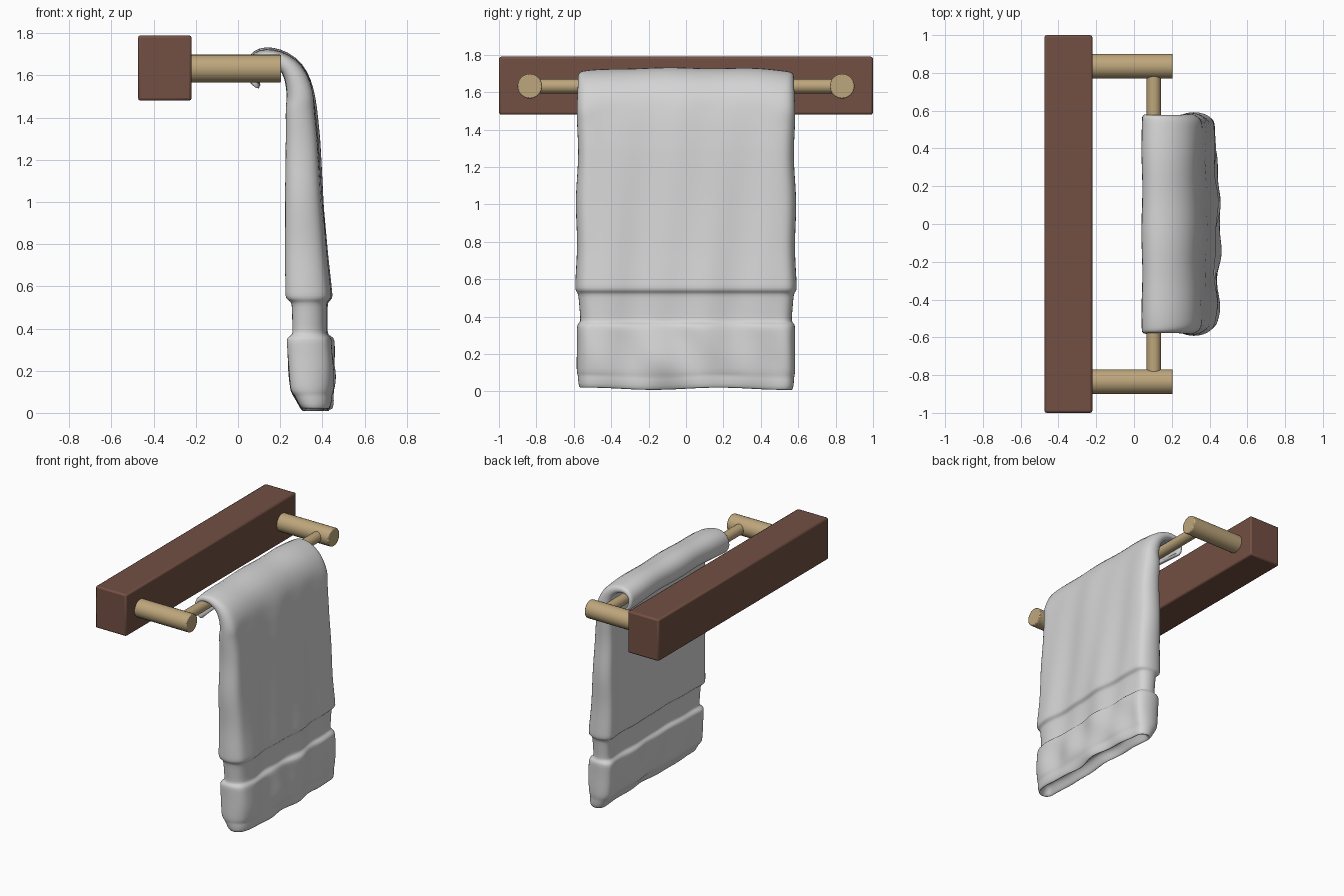
import bpy, bmesh, math

if "Cube" in bpy.data.objects:
    bpy.data.objects.remove(bpy.data.objects["Cube"])


def material(name, rgb):
    m = bpy.data.materials.new(name)
    m.diffuse_color = (*rgb, 1)
    m.use_nodes = True
    m.node_tree.nodes["Principled BSDF"].inputs["Base Color"].default_value = m.diffuse_color
    return m


BROWN = material("dark brown wood", (0.17, 0.08, 0.057))
TAN = material("light tan wood", (0.51, 0.38, 0.2))
WHITE = material("pale grey cloth", (0.66, 0.66, 0.66))


def bevel(ob, width, segs):
    b = ob.modifiers.new("bevel", 'BEVEL')
    b.width, b.segments, b.limit_method = width, segs, 'ANGLE'


def rod(name, loc, rot, radius, length, edge):
    bpy.ops.mesh.primitive_cylinder_add(vertices=24, radius=radius, depth=length,
                                        location=loc, rotation=rot)
    ob = bpy.context.object
    ob.name = name
    ob.data.materials.append(TAN)
    bevel(ob, edge, 2)
    bpy.ops.object.shade_smooth_by_angle(angle=math.radians(40))
    return ob


# wall board
bpy.ops.mesh.primitive_cube_add(size=1, location=(-0.347, 0, 1.635))
board = bpy.context.object
board.name = "wall_board"
board.dimensions = (0.254, 2.0, 0.31)
bpy.ops.object.transform_apply(location=False, rotation=False, scale=True)
board.data.materials.append(BROWN)
bevel(board, 0.012, 2)
bpy.ops.object.shade_smooth_by_angle(angle=math.radians(30))

# two posts and the bar between them
for side, label in ((-1, "front"), (1, "back")):
    rod(label + "_post", (-0.02, side * 0.835, 1.632), (0, math.pi / 2, 0), 0.066, 0.45, 0.006)
rod("towel_bar", (0.105, 0, 1.632), (math.pi / 2, 0, 0), 0.038, 1.67, 0.003)

# towel stations along its length: x, z, half thickness, half width
STATIONS = [
    (0.105, 1.563, 0.010, 0.575), (0.074, 1.577, 0.016, 0.58), (0.053, 1.63, 0.018, 0.582),
    (0.066, 1.682, 0.021, 0.582), (0.105, 1.708, 0.023, 0.582), (0.16, 1.706, 0.027, 0.582),
    (0.215, 1.68, 0.036, 0.582), (0.262, 1.632, 0.05, 0.582), (0.288, 1.56, 0.06, 0.582),
    (0.302, 1.45, 0.066, 0.582), (0.31, 1.3, 0.073, 0.583), (0.317, 1.0, 0.083, 0.587),
    (0.326, 0.75, 0.092, 0.59), (0.335, 0.57, 0.1, 0.59), (0.336, 0.54, 0.101, 0.59),
    (0.338, 0.528, 0.077, 0.577), (0.338, 0.51, 0.074, 0.573), (0.338, 0.385, 0.072, 0.568),
    (0.339, 0.37, 0.074, 0.572), (0.339, 0.358, 0.097, 0.588), (0.34, 0.33, 0.099, 0.59),
    (0.345, 0.2, 0.098, 0.588), (0.348, 0.1, 0.092, 0.583), (0.352, 0.082, 0.08, 0.576),
    (0.36, 0.06, 0.076, 0.576), (0.368, 0.014, 0.062, 0.57), (0.368, 0.012, 0.05, 0.56),
    (0.366, 0.05, 0.035, 0.53), (0.364, 0.08, 0.015, 0.50)]


def resample(pts, step):
    out = [pts[0]]
    for a, b in zip(pts, pts[1:]):
        n = max(1, round(math.hypot(b[0] - a[0], b[1] - a[1]) / step))
        out += [tuple(p + (q - p) * i / n for p, q in zip(a, b)) for i in range(1, n + 1)]
    return out


def section(t, w):
    """Flat loop with rounded ends: (offset along normal, y)."""
    r, straight, arc = min(t, 0.055), 26, 6
    loop = [(t, -(w - r) + 2 * (w - r) * i / straight) for i in range(straight)]
    for i in range(arc):
        a = math.pi * i / arc
        loop.append((t * math.cos(a), w - r + r * math.sin(a)))
    return loop + [(-n, -y) for n, y in loop]


def fold(y, z, front):
    """Soft cloth waviness, deeper toward the bottom."""
    if z > 1.52:
        return 0.003 * math.sin(14 * y + 9 * z)
    deep = 0.004 + 0.005 * (1.52 - z)
    wave = math.sin(11 * y + 1.2 * z + (0 if front else 2)) + 0.6 * math.sin(23 * y - 2.5 * z)
    d = deep * wave
    if z < 0.36:
        d += 0.006 * math.sin(17 * y + 19 * z)
        if front:
            d += 0.03 * math.exp(-((y + 0.13) / 0.13) ** 2 - ((z - 0.14) / 0.12) ** 2)
    return d if front else d * 0.45


rings = resample(STATIONS, 0.06)
bm = bmesh.new()
grid = []
for i, (cx, cz, t, w) in enumerate(rings):
    # outward direction: follows the curl near the bar, straight forward below
    nx, nz = 1.0, 0.0
    if cz > 1.5:
        a, b = rings[max(i - 1, 0)], rings[i + 1]
        dx, dz = b[0] - a[0], b[1] - a[1]
        ln = math.hypot(dx, dz)
        nx, nz = -dz / ln, dx / ln
    row = []
    for n, y in section(t, w):
        end = abs(y) / 0.59
        n += fold(y, cz, n > 0) * (1 - 0.6 * end ** 6)
        x = cx + n * nx - (0.02 * end ** 6 if cz < 1.5 else 0)
        z = cz + n * nz
        if cz > 1.5:
            z -= 0.022 * end ** 4
        if cz < 0.1:
            z += 0.006 * math.sin(9 * y)
        yy = y + 0.005 * math.sin(13 * cz + (1 if y > 0 else 4)) * end ** 4
        row.append(bm.verts.new((x, yy, max(z, 0.0))))
    grid.append(row)
for a, b in zip(grid, grid[1:]):
    for j in range(len(a)):
        k = (j + 1) % len(a)
        bm.faces.new((a[j], a[k], b[k], b[j]))
for row in (grid[0], grid[-1]):
    half = len(row) // 2
    # close each end with strips between front and back
    front, back = row[:half], row[half:][::-1]
    for j in range(half - 1):
        bm.faces.new((front[j], front[j + 1], back[j + 1], back[j]))
bmesh.ops.recalc_face_normals(bm, faces=bm.faces)
mesh = bpy.data.meshes.new("towel")
bm.to_mesh(mesh)
bm.free()
towel = bpy.data.objects.new("towel", mesh)
bpy.context.collection.objects.link(towel)
mesh.materials.append(WHITE)
for p in mesh.polygons:
    p.use_smooth = True
sub = towel.modifiers.new("smooth", 'SUBSURF')
sub.levels = sub.render_levels = 1
